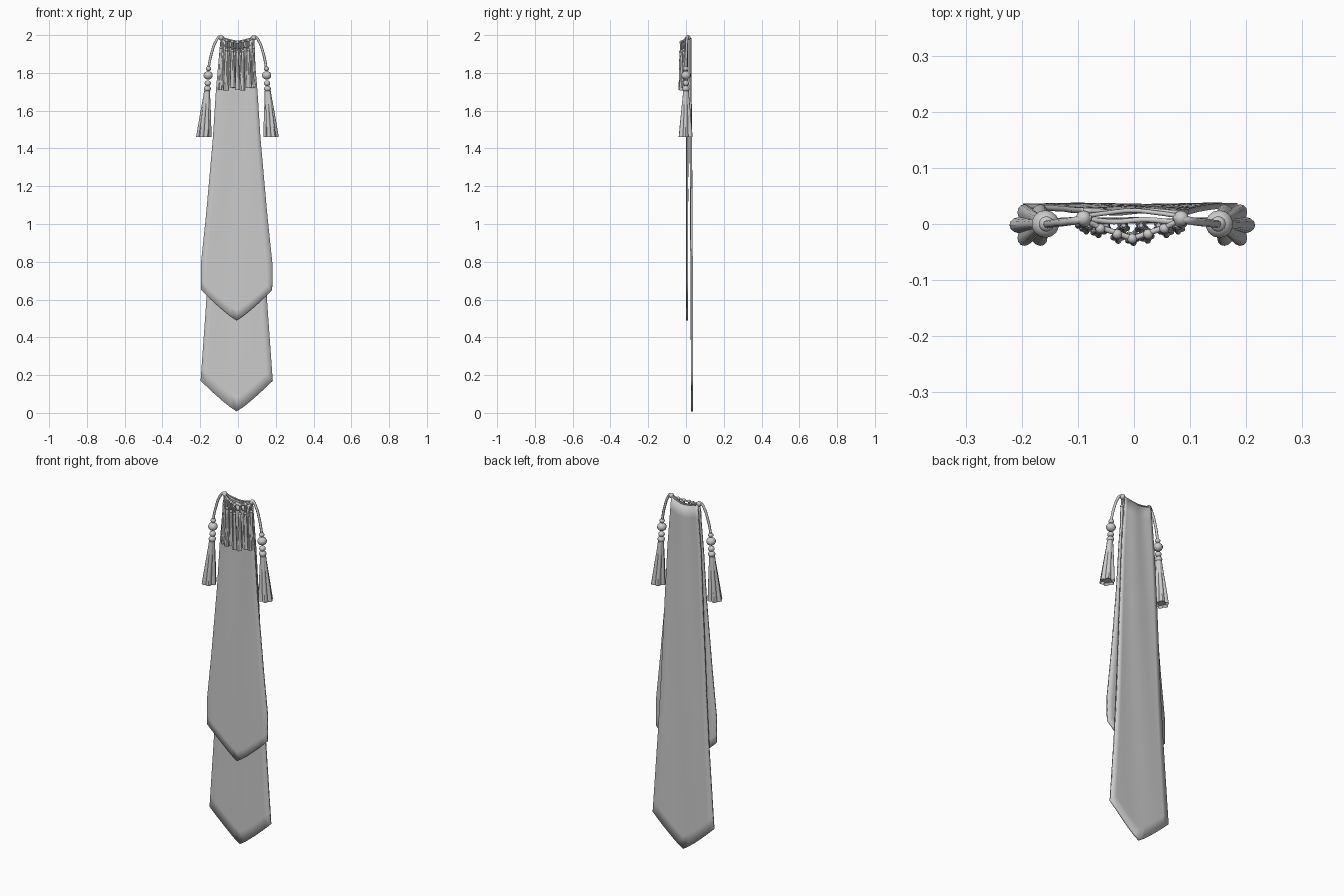
import bpy, math, random
from mathutils import Vector

if "Cube" in bpy.data.objects:
    bpy.data.objects.remove(bpy.data.objects["Cube"])

random.seed(4)


def make(name, verts, faces, angle=40):
    me = bpy.data.meshes.new(name)
    me.from_pydata(verts, [], faces)
    ob = bpy.data.objects.new(name, me)
    bpy.context.collection.objects.link(ob)
    bpy.ops.object.select_all(action='DESELECT')
    ob.select_set(True)
    bpy.context.view_layer.objects.active = ob
    bpy.ops.object.shade_smooth_by_angle(angle=math.radians(angle))
    return ob


def interp(keys, t):
    for a, b in zip(keys, keys[1:]):
        if t <= b[0]:
            f = (t - a[0]) / (b[0] - a[0])
            return [p + (q - p) * f for p, q in zip(a, b)]
    return keys[-1]


# Cloth panel: rows are (drop 0..1, half width, y); top edge sags, bottom is pointed
def panel(name, top, corner, tip, keys, thick, cx=-0.007, rows=28, cols=12):
    verts, faces = [], []
    for i in range(rows + 1):
        t = i / rows
        _, half, y = interp(keys, t)
        for j in range(cols + 1):
            u = 2 * j / cols - 1
            z0 = top - 0.022 * (1 - u * u)
            z1 = corner + (tip - corner) * (1 - abs(u) ** 1.15)
            ripple = 0.002 * math.sin(5 * u + 4 * t) * (1 - 0.5 * t)
            verts.append((cx + u * half, y + ripple, z0 + (z1 - z0) * t))
    n = cols + 1
    for i in range(rows):
        for j in range(cols):
            a = i * n + j
            faces.append((a, a + n, a + n + 1, a + 1))
    ob = make(name, verts, faces)
    m = ob.modifiers.new("thickness", 'SOLIDIFY')
    m.thickness = thick
    m.offset = 0
    return ob


panel("front_panel", 1.985, 0.65, 0.49,
      [(0, .085, .006), (.2, .109, .006), (.4, .126, .006), (.7, .162, .006),
       (.9, .19, .006), (1, .188, .006)], 0.009)
panel("back_panel", 1.985, 0.17, 0.008,
      [(0, .083, .022), (.15, .105, .023), (.3, .118, .026), (.6, .143, .029),
       (.76, .16, .031), (1, .191, .032)], 0.010)


# Round cord through a list of points
def cord(name, pts, r):
    cu = bpy.data.curves.new(name, 'CURVE')
    cu.dimensions = '3D'
    cu.bevel_depth = r
    cu.bevel_resolution = 2
    cu.resolution_u = 6
    cu.use_fill_caps = True
    sp = cu.splines.new('BEZIER')
    sp.bezier_points.add(len(pts) - 1)
    for bp, p in zip(sp.bezier_points, pts):
        bp.co = p
        bp.handle_left_type = bp.handle_right_type = 'AUTO'
    ob = bpy.data.objects.new(name, cu)
    bpy.context.collection.objects.link(ob)


def bead(name, p, r, squash=1.0):
    bpy.ops.mesh.primitive_uv_sphere_add(segments=14, ring_count=9, radius=r, location=p)
    ob = bpy.context.object
    ob.name = name
    ob.scale.z = squash
    bpy.ops.object.shade_smooth_by_angle(angle=math.radians(50))


# Fluted tassel skirt from top point to bottom point, hollow underneath
def skirt(name, top, bottom, r0, r1, lobes, phase=0.0, depth=0.3):
    top, bottom = Vector(top), Vector(bottom)
    n = lobes * 6
    prof = [(0, .55), (.03, 1), (.15, 1.15), (.5, None), (1, None), (.95, None)]
    verts, faces = [], []
    for k, (t, s) in enumerate(prof):
        base = r0 * s if s else r0 + (r1 - r0) * t
        if k == 5:
            base *= 0.8
        c = top.lerp(bottom, t)
        for j in range(n):
            a = 2 * math.pi * j / n
            f = 1 - depth * min(1, t * 2) * (1 - abs(math.cos(lobes * a / 2 + phase)))
            verts.append((c.x + base * f * math.cos(a), c.y + base * f * math.sin(a), c.z))
    for k in range(len(prof) - 1):
        for j in range(n):
            q = (j + 1) % n
            faces.append((k * n + j, (k + 1) * n + j, (k + 1) * n + q, k * n + q))
    faces.append(tuple(range(n)))
    faces.append(tuple(reversed(range(5 * n, 6 * n))))
    make(name, verts, faces, 35)


# Side tassels hanging from the top corners
CX = -0.003
for side, label in ((-1, "left"), (1, "right")):
    def P(x, y, z):
        return (CX + side * x, y, z)
    cord(label + "_tassel_cord",
         [P(.075, .012, 1.985), P(.092, .008, 1.992), P(.115, .004, 1.965),
          P(.135, .002, 1.91), P(.149, 0, 1.85), P(.154, 0, 1.81)], 0.007)
    bead(label + "_top_knot", P(.087, .01, 1.986), .014)
    for i, (x, z, r) in enumerate(((.153, 1.822, .014), (.155, 1.787, .025),
                                   (.157, 1.745, .017), (.159, 1.716, .019))):
        bead(f"{label}_bead_{i}", P(x, 0, z), r, .9)
    skirt(label + "_tassel", P(.16, 0, 1.712), P(.178, -.002, 1.46), .016, .041, 6)

# Swag cord across the top and its zigzag strands
swag = [(-.087, .006, 1.985), (-.06, -.006, 1.972), (-.03, -.016, 1.966), (-.003, -.024, 1.962),
        (.025, -.016, 1.966), (.054, -.006, 1.972), (.081, .006, 1.985)]
cord("front_swag", swag, .005)
cord("rear_swag", [(-.087, .014, 1.988), (-.045, .02, 1.975), (-.003, .024, 1.968),
                   (.04, .02, 1.975), (.081, .014, 1.988)], .004)
for i in range(6):
    a, b = Vector(swag[i]), Vector(swag[i + 1])
    mid = (a + b) / 2
    cord(f"swag_loop_{i}", [a, mid + Vector((0, .002, -.035)), b], .003)

# Fringe: a front row of small tassels over a rear row that fills the gaps
for i, p in enumerate(swag):
    x, y, z = p
    bead(f"fringe_knot_{i}", (x, y - .002, z), .009)
    fx = -.003 + (x + .003) * 1.02
    length = random.uniform(-.008, .012)
    neck = z - .05
    cord(f"fringe_strand_{i}", [p, (fx, y - .004, z - .025), (fx, y - .004, neck)], .0045)
    bead(f"fringe_bead_{i}", (fx, y - .004, neck), .0085)
    skirt(f"fringe_tassel_{i}", (fx, y - .004, neck),
          (fx + random.uniform(-.004, .004), max(y - .005, -.025), 1.712 + length),
          .007, .0145, 5, random.random())
for i in range(6):
    x = -.003 + (i - 2.5) * .031
    cord(f"rear_fringe_strand_{i}", [(x, -.002, 1.962), (x, -.004, 1.90)], .004)
    skirt(f"rear_fringe_tassel_{i}", (x, -.004, 1.91),
          (x * 1.06, -.006, 1.728 + random.uniform(-.01, .01)), .006, .013, 5, random.random())
